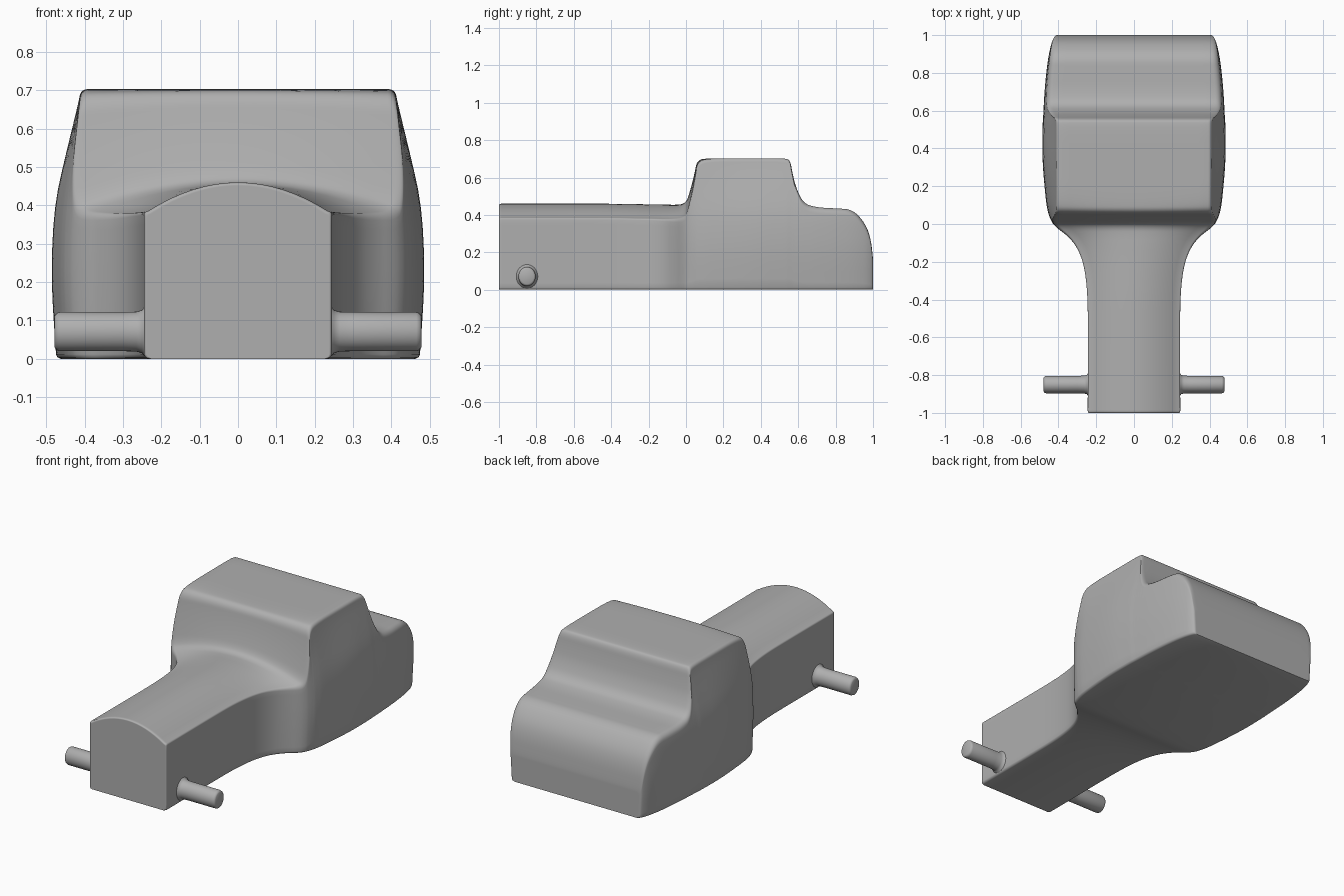
import bpy, bmesh
from math import sin, cos, pi

if "Cube" in bpy.data.objects:
    bpy.data.objects.remove(bpy.data.objects["Cube"])

# Mid grey paint shared by all parts
grey = bpy.data.materials.new("mid_grey")
grey.diffuse_color = (0.43, 0.43, 0.43, 1)
grey.use_nodes = True
grey.node_tree.nodes["Principled BSDF"].inputs["Base Color"].default_value = grey.diffuse_color


def loft(name, rings, angle):
    """Skin closed rings of equal point count and cap both ends."""
    bm = bmesh.new()
    vs = [[bm.verts.new(p) for p in ring] for ring in rings]
    n = len(rings[0])
    for a, b in zip(vs, vs[1:]):
        for i in range(n):
            j = (i + 1) % n
            bm.faces.new((a[i], a[j], b[j], b[i]))
    bm.faces.new(vs[0])
    bm.faces.new(vs[-1])
    bmesh.ops.recalc_face_normals(bm, faces=bm.faces)
    me = bpy.data.meshes.new(name)
    bm.to_mesh(me)
    bm.free()
    me.materials.append(grey)
    ob = bpy.data.objects.new(name, me)
    bpy.context.collection.objects.link(ob)
    bpy.ops.object.select_all(action='DESELECT')
    bpy.context.view_layer.objects.active = ob
    ob.select_set(True)
    bpy.ops.object.shade_smooth_by_angle(angle=angle)
    return ob


def chaikin(pts, times):
    """Corner-cutting smoothing that keeps the end points."""
    for _ in range(times):
        out = [pts[0]]
        for p, q in zip(pts, pts[1:]):
            for t in (0.25, 0.75):
                out.append(tuple(a + (b - a) * t for a, b in zip(p, q)))
        pts = out + [pts[-1]]
    return pts


def lookup(table, x):
    for (x0, y0), (x1, y1) in zip(table, table[1:]):
        if x <= x1:
            return y0 + (y1 - y0) * (x - x0) / (x1 - x0)
    return table[-1][1]


# Lower sides bulge slightly; cabin sides lean in to a roof of constant width
BULGE = chaikin([(0, .975), (.2, 1.003), (.35, .995), (.45, .98), (.72, .98)], 2)
LEAN = chaikin([(0, 0), (.3, 0), (.42, .05), (.5, .28), (.7, 1), (.72, 1)], 2)
ROOF_HALF = .408


def section(y, w, z, c, r):
    """Body slice: half width w, top z, crown height c, corner radius r."""
    blend = max(0, min(1, (y + .1) / .15))

    def side(h):
        s = w * lookup(BULGE, h)
        s += (min(ROOF_HALF, s) - s) * lookup(LEAN, h)
        return w + (s - w) * blend

    he = z - c
    half = [(side(0) - .012, 0), (side(0) - .003, .004)]
    half += [(side(h), h) for h in [.012 + (he - r - .012) * i / 14 for i in range(15)]]
    xs = side(he - r)
    for i in range(1, 6):
        a = pi / 2 * i / 5
        half.append((xs - r + r * cos(a), he - r + r * sin(a)))
    for i in range(1, 9):
        u = 1 - i / 8
        half.append(((xs - r) * u, he + c * (1 - u * u)))
    return [(x, y, h) for x, h in half] + [(-x, y, h) for x, h in half[-2::-1]]


# Body stations: y, half width, top z, crown, corner radius
stations = [
    (-1, .23, .445, .073, .01), (-1, .245, .46, .075, .01),
    (-.97, .245, .46, .075, .01), (-.6, .244, .46, .075, .01),
    (-.4, .245, .46, .075, .01), (-.27, .256, .458, .075, .01),
    (-.18, .276, .456, .075, .01), (-.11, .31, .455, .075, .015),
    (-.06, .355, .454, .073, .02), (-.02, .41, .456, .07, .025),
    (.005, .432, .475, .065, .03), (.025, .442, .54, .045, .03),
    (.045, .45, .62, .025, .03), (.06, .455, .695, .01, .025),
    (.12, .467, .703, 0, .02), (.35, .487, .703, 0, .02),
    (.53, .484, .703, 0, .02), (.557, .482, .692, 0, .025),
    (.57, .481, .62, 0, .03), (.59, .48, .54, 0, .035),
    (.63, .478, .46, 0, .035), (.7, .474, .44, 0, .035),
    (.8, .465, .435, 0, .035), (.89, .453, .43, 0, .035),
    (.955, .438, .36, 0, .03), (.987, .425, .28, 0, .025),
    (1, .415, .17, 0, .02), (1, .395, .13, 0, .02),
]
loft("car_body", [section(*s) for s in chaikin(stations, 3)], 1.1)

# Front axle: one turned rod with a small fillet where it meets the body
half_axle = [(.23, .066), (.245, .06), (.25, .053), (.265, .049), (.3, .048),
             (.465, .048), (.474, .045), (.478, .038)]
profile = [(-x, r) for x, r in half_axle[::-1]] + half_axle
loft("front_axle", [[(x, -.85 + .96 * r * cos(2 * pi * i / 32),
                      max(.006, .071 + 1.06 * r * sin(2 * pi * i / 32)))
                     for i in range(32)] for x, r in profile], 0.9)
